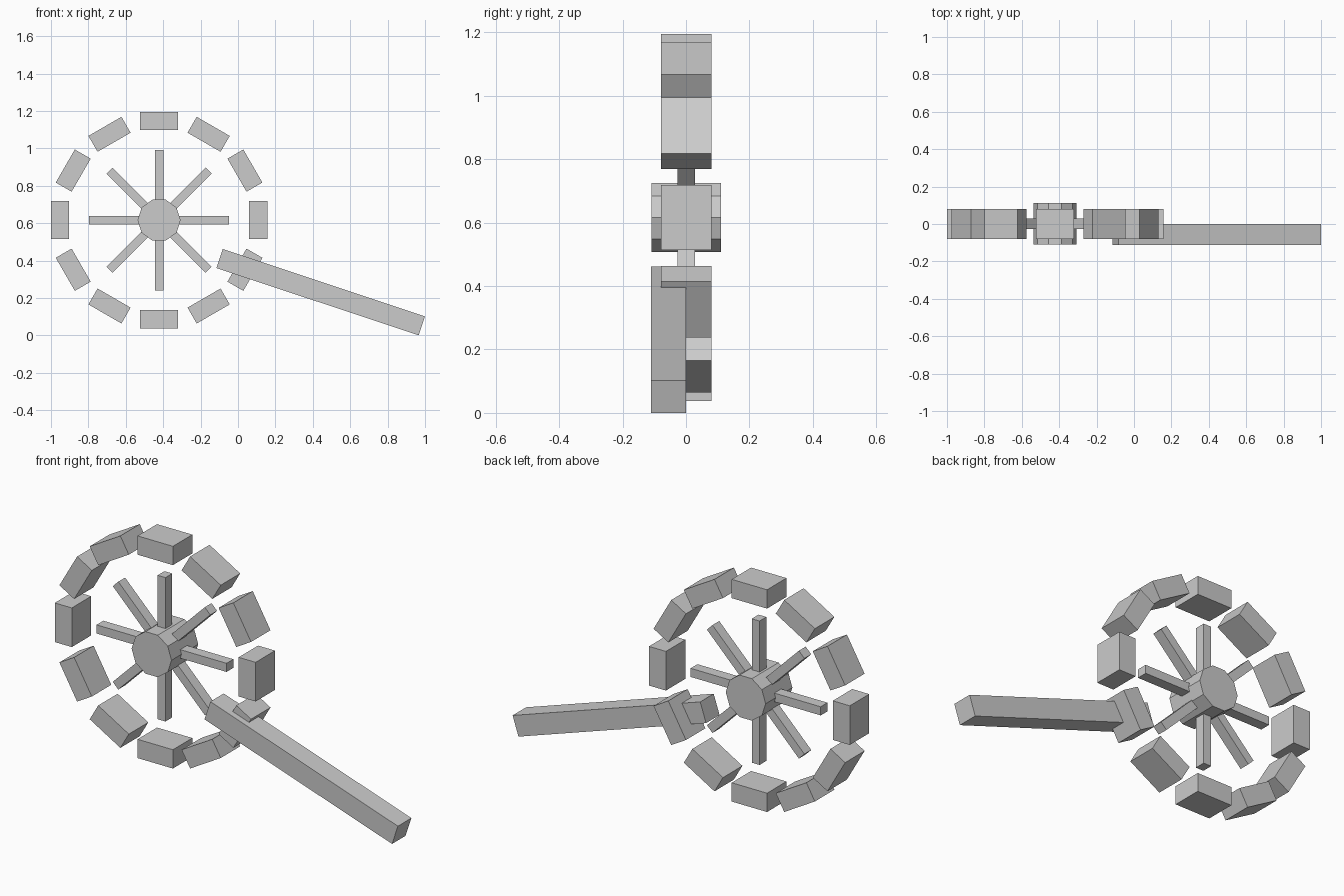
import bpy
from math import radians, sin, cos, pi

if "Cube" in bpy.data.objects:
    bpy.data.objects.remove(bpy.data.objects["Cube"])

CX, CZ = -0.422, 0.616   # wheel centre


def box(name, loc, size, angle=0.0):
    """Box turned by angle in the front (x-z) plane, counter-clockwise."""
    bpy.ops.mesh.primitive_cube_add(size=1, location=loc, rotation=(0, -angle, 0))
    ob = bpy.context.object
    ob.name = name
    ob.scale = size
    bpy.ops.object.transform_apply(location=False, rotation=False, scale=True)
    return ob


# Ring of separate rim blocks
for i in range(12):
    a = i * pi / 6
    box(f"rim_block_{i + 1}", (CX + 0.53 * cos(a), 0.001, CZ + 0.53 * sin(a)),
        (0.098, 0.16, 0.204), a)

# Spokes, each bar crossing the hub
for i in range(4):
    box(f"spoke_bar_{i + 1}", (CX, 0.001, CZ), (0.75, 0.056, 0.045), i * pi / 4)

# Ten-sided hub with corners pointing left and right
bpy.ops.mesh.primitive_cylinder_add(vertices=10, radius=0.115, depth=0.22,
                                    location=(CX, 0.001, CZ))
hub = bpy.context.object
hub.name = "hub"
hub.rotation_euler = (pi / 2, radians(90), 0)

# Sloping handle beam resting on the ground
box("handle_beam", (0.442, -0.0555, 0.231), (1.14, 0.111, 0.107), -radians(18.4))
